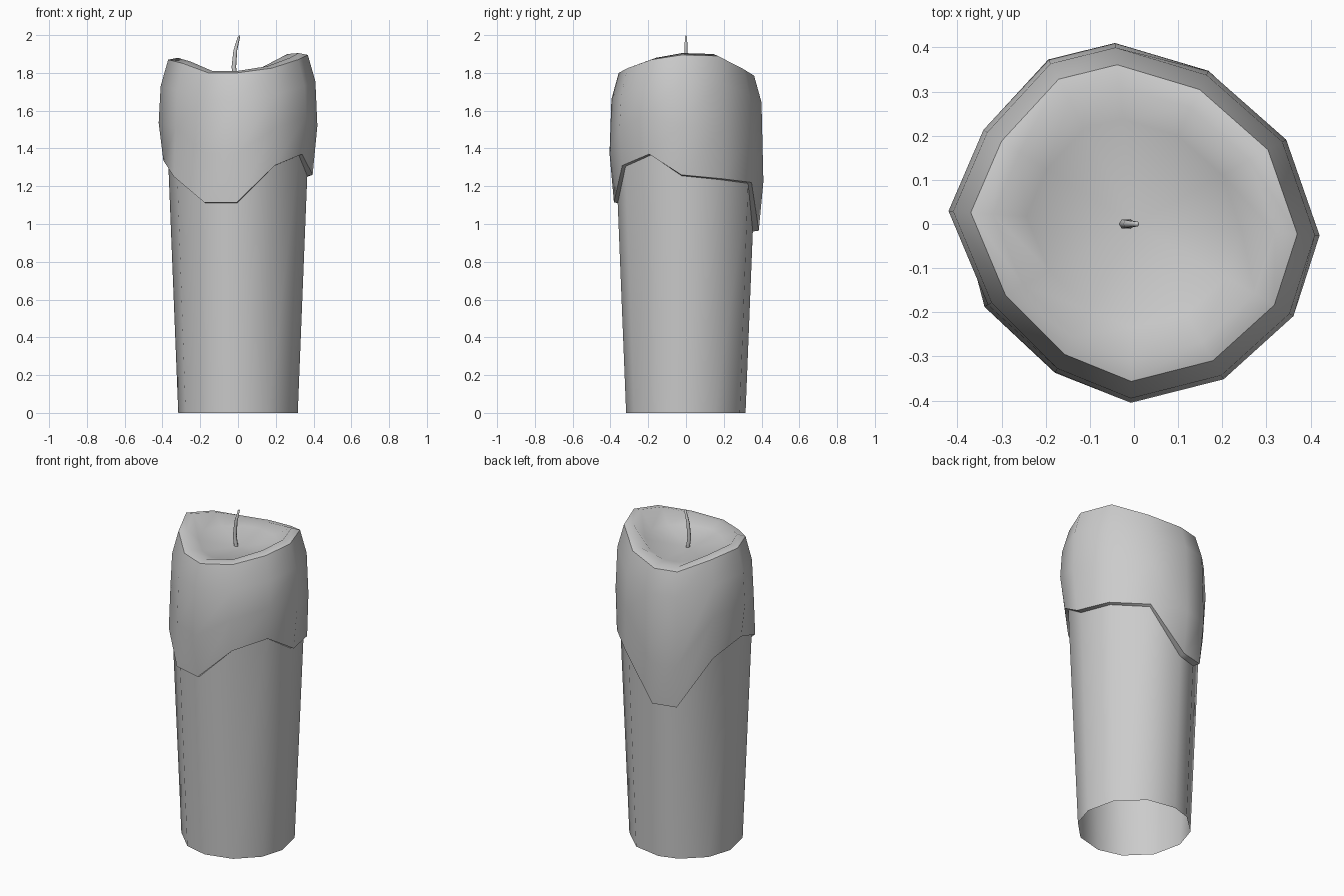
import bpy, bmesh, math

if "Cube" in bpy.data.objects:
    bpy.data.objects.remove(bpy.data.objects["Cube"])


def loft(name, rings, cap_end=None):
    """Skin a stack of closed vertex rings; optionally fan the last one to a point."""
    bm = bmesh.new()
    rows = [[bm.verts.new(p) for p in ring] for ring in rings]
    n = len(rows[0])
    for a, b in zip(rows, rows[1:]):
        for i in range(n):
            j = (i + 1) % n
            bm.faces.new((a[i], a[j], b[j], b[i]))
    if cap_end:
        tip = bm.verts.new(cap_end)
        for i in range(n):
            bm.faces.new((rows[-1][i], rows[-1][(i + 1) % n], tip))
    mesh = bpy.data.meshes.new(name)
    bm.to_mesh(mesh)
    bm.free()
    obj = bpy.data.objects.new(name, mesh)
    bpy.context.collection.objects.link(obj)
    bpy.ops.object.select_all(action='DESELECT')
    obj.select_set(True)
    bpy.context.view_layer.objects.active = obj
    bpy.ops.object.shade_smooth_by_angle(angle=math.radians(62))
    return obj


# Wax columns around the candle: angle, bulge radius, drip end height, rim height
columns = [
    (-3.5, .421, 1.26, 1.905), (29, .394, 1.24, 1.90), (64, .385, 1.22, 1.83),
    (96, .412, .965, 1.795), (117.5, .420, .965, 1.795), (148, .402, 1.25, 1.85),
    (176, .421, 1.335, 1.88), (209, .378, 1.25, 1.86), (242, .380, 1.115, 1.81),
    (269, .405, 1.115, 1.81), (300, .406, 1.31, 1.835), (330, .417, 1.37, 1.88),
]


def body_r(z):
    return .317 + .04 * z


# Each ring gives (radius, height) from bulge r, drip end d and rim height t
profile = [
    lambda r, d, t: (body_r(0), 0),
    lambda r, d, t: (body_r(d), d - .005),                      # body under the drip
    lambda r, d, t: (max(r * .94, body_r(d) + .02), d),         # drip lip
    lambda r, d, t: (r, d + .26 if d < 1.3 else d + .2),        # bulge
    lambda r, d, t: (r * .975, t - .15),                        # shoulder
    lambda r, d, t: (r * .88, t - .01),                         # outer rim
    lambda r, d, t: (r * .76, t),                               # inner rim
    lambda r, d, t: (r * .58, 1.787 + .2 * (t - 1.8)),          # melted pool
]

rings = []
for f in profile:
    ring = []
    for a, r, d, t in columns:
        rad, z = f(r, d, t)
        ring.append((rad * math.cos(math.radians(a)), rad * math.sin(math.radians(a)), z))
    rings.append(ring)
loft("candle_wax", rings, cap_end=(0, 0, 1.77))

# Bent wick: x, z, radius along its length
wick = [(-.012, 1.765, .012), (-.022, 1.83, .012), (-.014, 1.92, .010), (.006, 1.995, .006)]
loft("wick",
     [[(x + r * math.cos(k * math.pi / 3), r * math.sin(k * math.pi / 3), z) for k in range(6)]
      for x, z, r in wick],
     cap_end=(.008, 0, 2.0))
